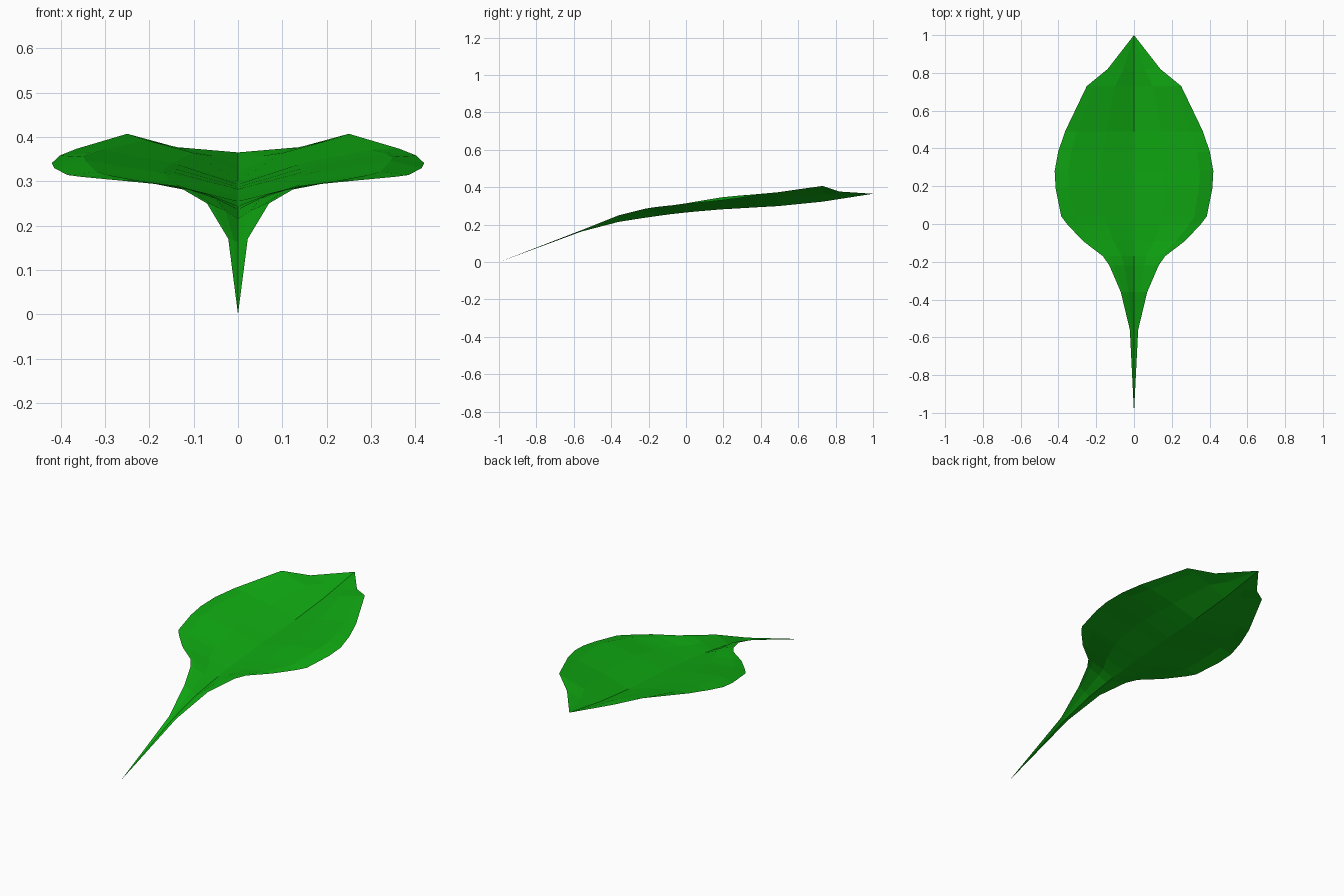
import bpy, bmesh

# Leaf stations from stem end to tip: y, midrib z, half width, rim z, shoulder z
STATIONS = [
    (-1.00, 0.000, 0.000, 0.000, 0.000),
    (-0.56, 0.163, 0.022, 0.170, 0.169),
    (-0.36, 0.215, 0.070, 0.250, 0.247),
    (-0.22, 0.237, 0.130, 0.285, 0.281),
    (-0.17, 0.244, 0.165, 0.293, 0.289),
    (-0.09, 0.255, 0.270, 0.302, 0.301),
    (0.00, 0.265, 0.355, 0.310, 0.314),
    (0.04, 0.269, 0.385, 0.314, 0.321),
    (0.19, 0.282, 0.415, 0.330, 0.346),
    (0.28, 0.287, 0.420, 0.341, 0.355),
    (0.38, 0.293, 0.402, 0.358, 0.363),
    (0.49, 0.299, 0.365, 0.373, 0.371),
    (0.73, 0.323, 0.250, 0.407, 0.393),
    (0.82, 0.337, 0.140, 0.377, 0.372),
    (1.00, 0.365, 0.000, 0.365, 0.365),
]

green = bpy.data.materials.new("leaf green")
green.diffuse_color = (0.005, 0.40, 0.006, 1)

# Half blade: midrib, inner fold, shoulder, drooping rim
bm = bmesh.new()
rows = []
for y, mid, w, rim, shoulder in STATIONS:
    section = [(0, mid), (0.4 * w, mid + 0.58 * (shoulder - mid)),
               (0.83 * w, shoulder), (w, rim)]
    rows.append([bm.verts.new((x, y, z)) for x, z in section])
for a, b in zip(rows, rows[1:]):
    for i in range(3):
        bm.faces.new((a[i], a[i + 1], b[i + 1], b[i]))
bmesh.ops.remove_doubles(bm, verts=bm.verts, dist=0.0005)

mesh = bpy.data.meshes.new("leaf")
bm.to_mesh(mesh)
bm.free()
mesh.materials.append(green)
leaf = bpy.data.objects.new("leaf", mesh)
bpy.context.collection.objects.link(leaf)

# Other half of the blade
mirror = leaf.modifiers.new("mirror", 'MIRROR')
mirror.use_clip = True
